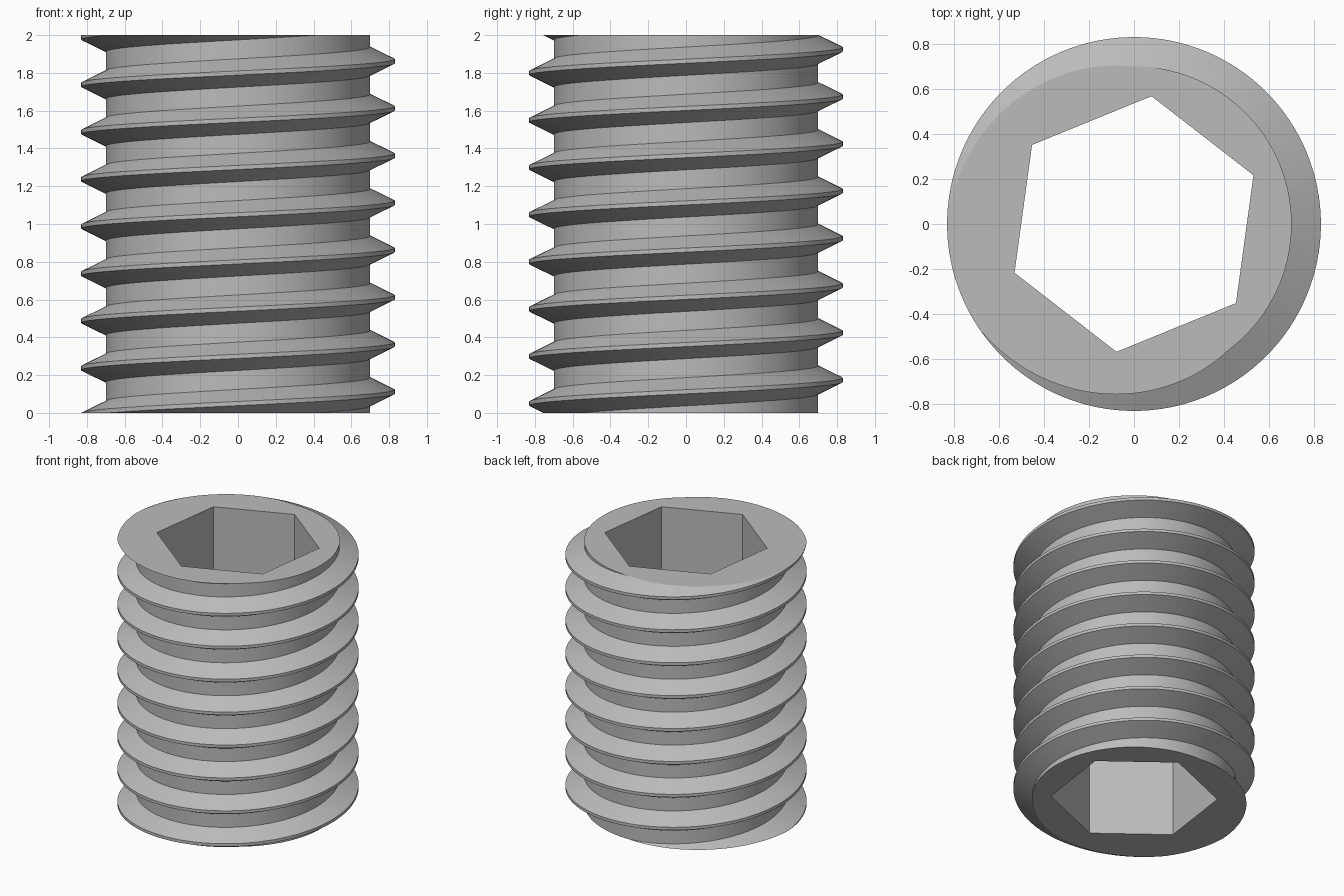
import bpy, bmesh, math
from mathutils import Vector

if "Cube" in bpy.data.objects:
    bpy.data.objects.remove(bpy.data.objects["Cube"])

PITCH, HEIGHT, SEGS = 0.25, 2.0, 128
ROOT_R, CREST_R = 0.70, 0.83
CREST_Z = 0.112            # crest height at angle 0
HEX_R, HEX_TURN = 0.573, math.radians(22.2)

# One pitch of thread: root edge, crest flat, root edge (radius, height)
PROFILE = [(ROOT_R, -0.075), (CREST_R, -0.011), (CREST_R, 0.011), (ROOT_R, 0.075)]

steel = bpy.data.materials.new("steel_grey")
steel.diffuse_color = (0.5, 0.5, 0.5, 1)
steel.use_nodes = True
steel.node_tree.nodes["Principled BSDF"].inputs["Base Color"].default_value = steel.diffuse_color

bm = bmesh.new()

# Helical thread surface, longer than needed at both ends
rows = [(r, z + CREST_Z + PITCH * k) for k in range(-3, 11) for r, z in PROFILE]
columns = []
for i in range(SEGS + 1):
    a = math.tau * i / SEGS
    columns.append([bm.verts.new((r * math.cos(a), r * math.sin(a), z + PITCH * i / SEGS))
                    for r, z in rows])
for left, right in zip(columns, columns[1:]):
    for j in range(len(rows) - 1):
        bm.faces.new((left[j], right[j], right[j + 1], left[j + 1]))
bmesh.ops.remove_doubles(bm, verts=bm.verts[:], dist=1e-4)

# Trim both ends flat
for z, direction in ((0, -1), (HEIGHT, 1)):
    bmesh.ops.bisect_plane(bm, geom=bm.verts[:] + bm.edges[:] + bm.faces[:], dist=1e-5,
                           plane_co=(0, 0, z), plane_no=(0, 0, direction), clear_outer=True)
bmesh.ops.remove_doubles(bm, verts=bm.verts[:], dist=1e-4)
rims = [[e for e in bm.edges if e.is_boundary and all(abs(v.co.z - z) < 1e-3 for v in e.verts)]
        for z in (0, HEIGHT)]

# Hexagonal through socket
rings = []
for z in (0, HEIGHT):
    rings.append([bm.verts.new((HEX_R * math.cos(HEX_TURN + math.pi / 3 * k),
                                HEX_R * math.sin(HEX_TURN + math.pi / 3 * k), z))
                  for k in range(6)])
low, high = rings
for k in range(6):
    n = (k + 1) % 6
    bm.faces.new((low[n], low[k], high[k], high[n]))

# End faces between the thread rim and the socket
for rim, ring, normal in zip(rims, rings, (Vector((0, 0, -1)), Vector((0, 0, 1)))):
    hexagon = [bm.edges.get((ring[k], ring[(k + 1) % 6])) for k in range(6)]
    bmesh.ops.triangle_fill(bm, edges=rim + hexagon, use_beauty=True, normal=normal)

bmesh.ops.recalc_face_normals(bm, faces=bm.faces[:])
mesh = bpy.data.meshes.new("threaded_set_screw")
bm.to_mesh(mesh)
bm.free()
mesh.materials.append(steel)
screw = bpy.data.objects.new("threaded_set_screw", mesh)
bpy.context.collection.objects.link(screw)

bpy.context.view_layer.objects.active = screw
screw.select_set(True)
bpy.ops.object.shade_smooth_by_angle(angle=math.radians(25))
